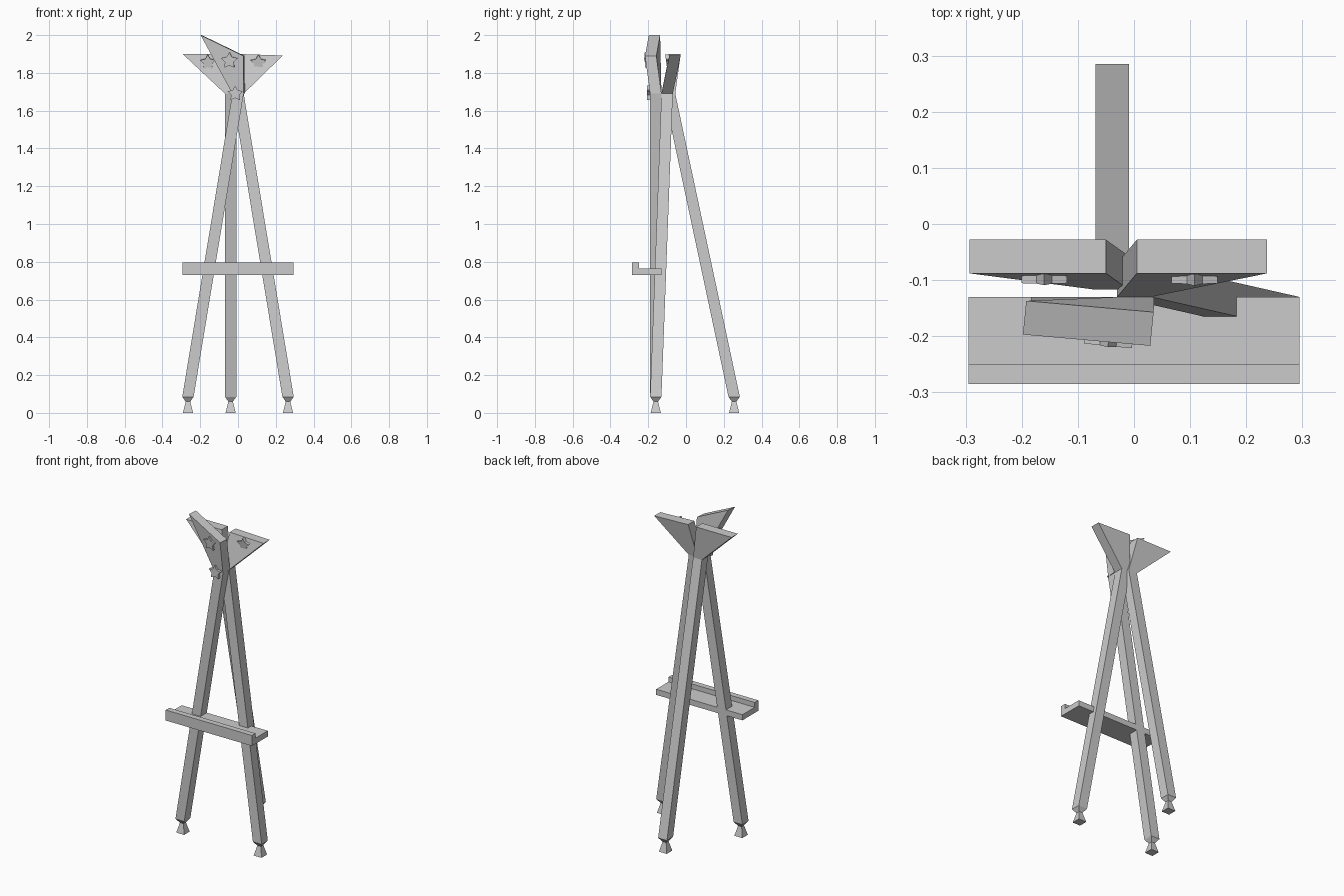
import bpy, bmesh, math
from mathutils import Vector

if "Cube" in bpy.data.objects:
    bpy.data.objects.remove(bpy.data.objects["Cube"])


def mesh_object(name, verts, faces):
    bm = bmesh.new()
    vs = [bm.verts.new(v) for v in verts]
    for f in faces:
        bm.faces.new([vs[i] for i in f])
    bmesh.ops.recalc_face_normals(bm, faces=bm.faces[:])
    me = bpy.data.meshes.new(name)
    bm.to_mesh(me)
    bm.free()
    ob = bpy.data.objects.new(name, me)
    bpy.context.collection.objects.link(ob)
    return ob


def loft(name, rings):
    """Join rings of equal point count into a closed solid."""
    n = len(rings[0])
    faces = [list(range(n)), [(len(rings) - 1) * n + i for i in range(n)]]
    for r in range(len(rings) - 1):
        for i in range(n):
            j = (i + 1) % n
            faces.append([r * n + i, r * n + j, (r + 1) * n + j, (r + 1) * n + i])
    return mesh_object(name, [p for ring in rings for p in ring], faces)


def square(x, y, z, h):
    return [(x - h, y - h, z), (x + h, y - h, z), (x + h, y + h, z), (x - h, y + h, z)]


def star(name, center, normal, r=0.045, depth=0.012):
    rot = Vector(normal).to_track_quat('Z', 'Y')
    rings = []
    for d in (-depth, depth):
        ring = []
        for i in range(10):
            a = math.pi / 2 + i * math.pi / 5
            q = r if i % 2 == 0 else r * 0.55
            ring.append(Vector(center) + rot @ Vector((q * math.cos(a), q * math.sin(a), d)))
        rings.append(ring)
    loft(name, rings)


# Legs and pinched feet: name, foot position, top position
H = 0.03
for side, (fx, fy), (tx, ty) in (
        ("left", (-0.265, -0.16), (0.0, -0.16)),
        ("right", (0.265, -0.16), (0.0, -0.10)),
        ("back", (-0.039, 0.255), (-0.039, -0.087))):
    loft(side + "_leg", [square(fx, fy, 0.085, H), square(tx, ty, 1.69, H)])
    loft(side + "_foot", [square(fx, fy, 0.0, 0.027), square(fx, fy, 0.06, 0.012),
                          square(fx, fy, 0.085, H)])

# Flared heads: front-face corners plus the offset to the back face
heads = {
    "front_head": ([(-0.03, -0.19, 1.69), (0.03, -0.19, 1.69),
                    (0.029, -0.217, 1.89), (-0.198, -0.197, 2.0)], (0.006, 0.06, 0)),
    "right_head": ([(-0.03, -0.13, 1.69), (0.03, -0.13, 1.69),
                    (0.237, -0.088, 1.892), (0.005, -0.088, 1.90)], (0, 0.06, 0)),
    "left_head": ([(-0.069, -0.117, 1.69), (-0.009, -0.117, 1.69),
                   (-0.05, -0.088, 1.90), (-0.293, -0.088, 1.90)], (0, 0.06, 0)),
}
for name, (front, off) in heads.items():
    loft(name, [front, [Vector(p) + Vector(off) for p in front]])

# Star ornaments
star("front_head_star", (-0.045, -0.204, 1.865), (-0.1, -1, -0.08))
star("right_head_star", (0.108, -0.094, 1.855), (0, -1, -0.15), 0.043, 0.01)
star("left_head_star", (-0.16, -0.094, 1.855), (0, -1, -0.12), 0.043, 0.01)
star("joint_star", (-0.015, -0.195, 1.69), (0, -1, 0), 0.042)

# Tray with front lip
profile = [(-0.285, 0.73), (-0.13, 0.73), (-0.13, 0.765),
           (-0.25, 0.765), (-0.25, 0.795), (-0.285, 0.795)]
loft("tray", [[(x, y, z) for y, z in profile] for x in (-0.295, 0.295)])
